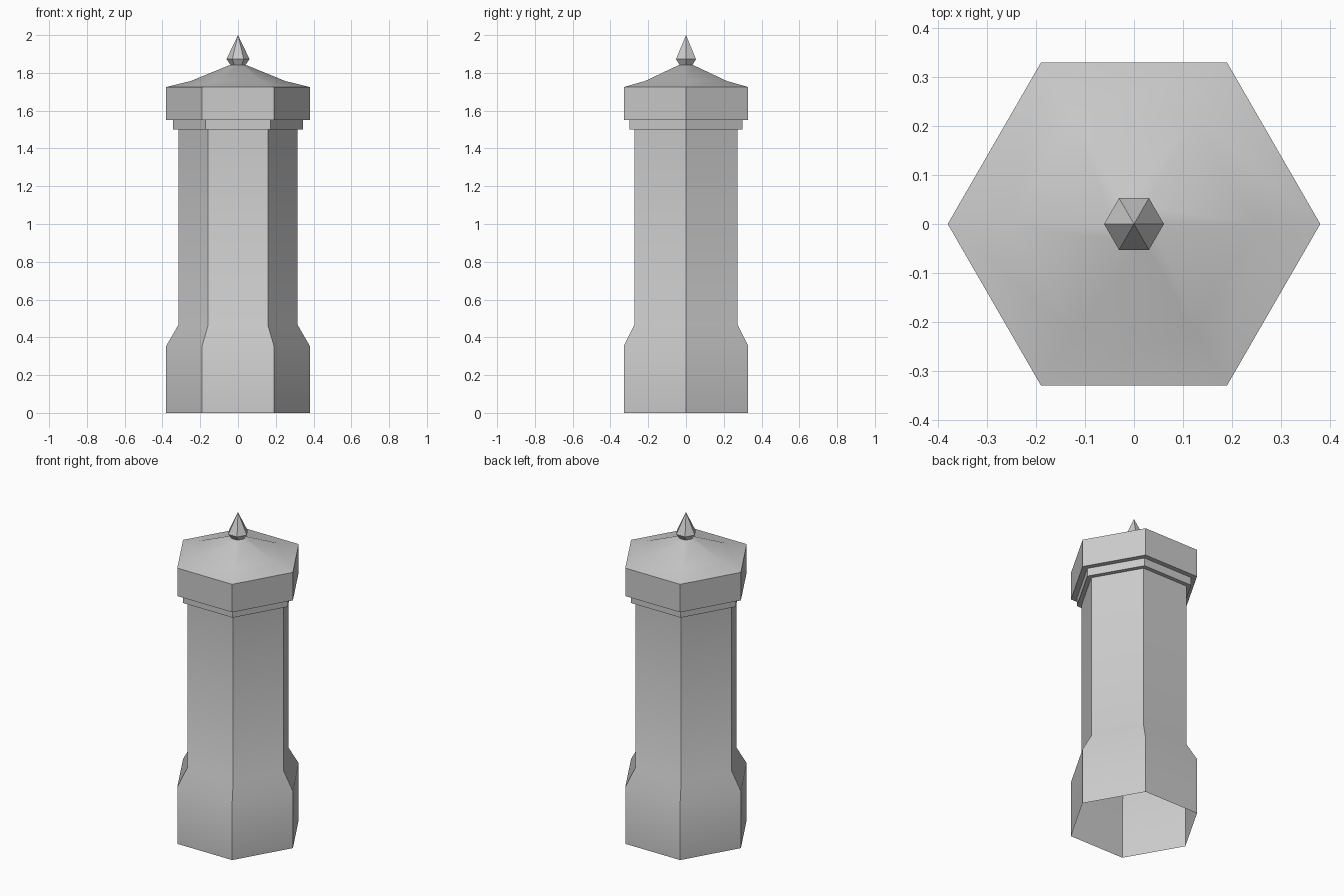
import bpy
import bmesh
from math import cos, sin, pi, radians

SIDES = 6

cube = bpy.data.objects.get("Cube")
if cube:
    bpy.data.objects.remove(cube, do_unlink=True)

stone = bpy.data.materials.new("grey_stone")
stone.use_nodes = True
colour = (0.6, 0.6, 0.6, 1.0)
stone.diffuse_color = colour
stone.node_tree.nodes["Principled BSDF"].inputs["Base Color"].default_value = colour


def hex_tower(name, profile, smooth=True):
    """Join six-sided rings given as (corner radius, height); radius 0 is a tip."""
    bm = bmesh.new()
    rings = []
    for radius, z in profile:
        count = SIDES if radius else 1
        rings.append([bm.verts.new((radius * cos(2 * pi * i / SIDES),
                                    radius * sin(2 * pi * i / SIDES), z))
                      for i in range(count)])
    for low, high in zip(rings, rings[1:]):
        for i in range(SIDES):
            j = (i + 1) % SIDES
            if len(high) == 1:
                bm.faces.new((low[i], low[j], high[0]))
            else:
                bm.faces.new((low[i], low[j], high[j], high[i]))
    mesh = bpy.data.meshes.new(name)
    bm.to_mesh(mesh)
    bm.free()
    mesh.materials.append(stone)
    obj = bpy.data.objects.new(name, mesh)
    bpy.context.collection.objects.link(obj)
    if smooth:
        bpy.ops.object.select_all(action="DESELECT")
        obj.select_set(True)
        bpy.context.view_layer.objects.active = obj
        bpy.ops.object.shade_smooth_by_angle(angle=radians(32))
    return obj


# Hollow post: flared base, open underneath, and straight shaft
hex_tower("base_and_shaft", [(0.38, 0), (0.38, 0.355), (0.316, 0.465), (0.316, 1.5)])

# Stepped collar under the cap
hex_tower("collar", [(0.316, 1.5), (0.345, 1.5), (0.345, 1.55), (0.38, 1.55)])

# Cap block with a shallow, slightly flared roof
hex_tower("cap_and_roof", [(0.38, 1.55), (0.38, 1.725), (0.25, 1.757),
                           (0.04, 1.843), (0, 1.843)])

# Faceted pointed finial
hex_tower("finial", [(0.04, 1.843), (0.061, 1.873), (0, 2.0)], smooth=False)
